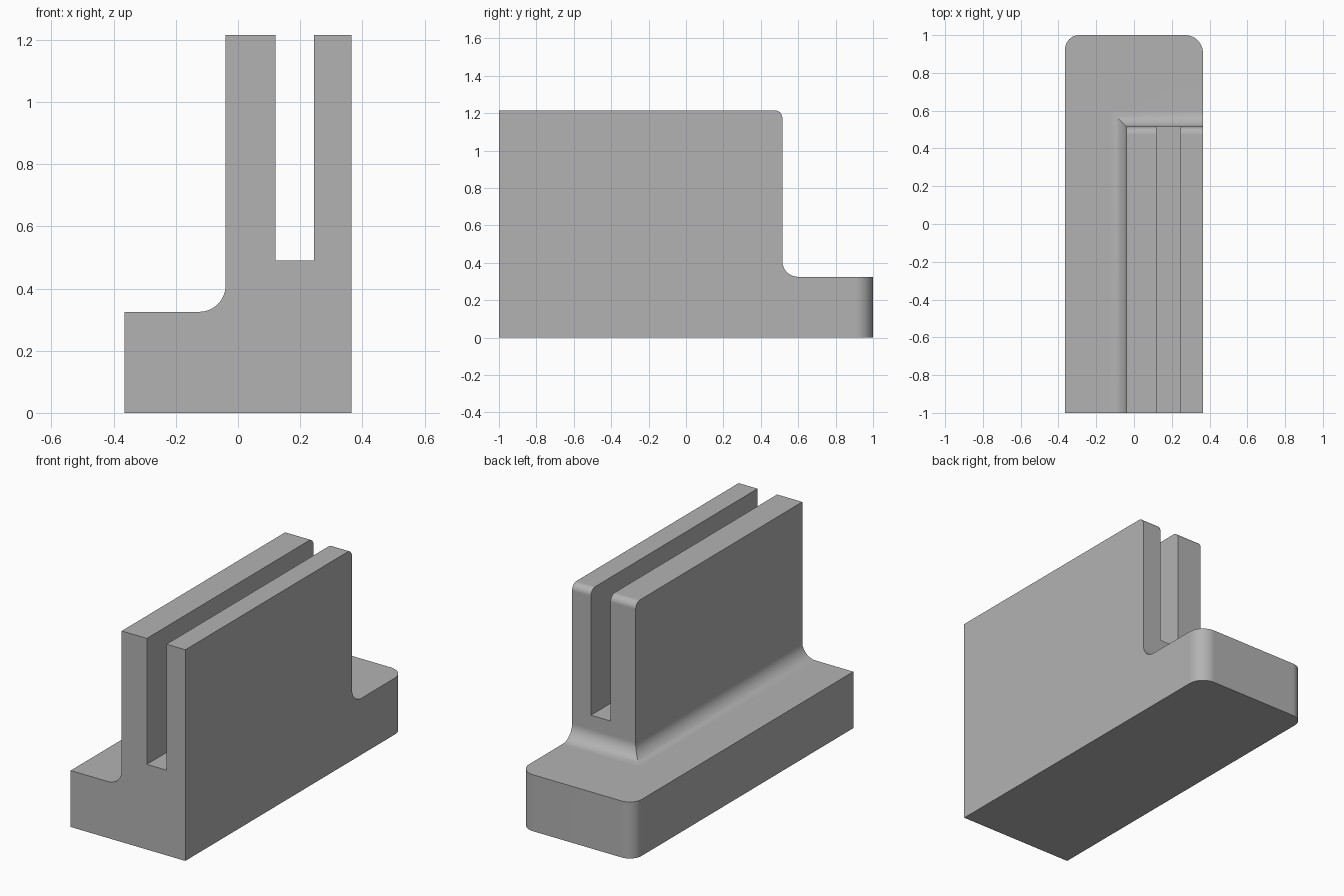
import bpy, bmesh, math
from mathutils import Vector

cube = bpy.data.objects.get("Cube")
if cube:
    bpy.data.objects.remove(cube, do_unlink=True)

LEFT, RIGHT, BACK, TOP = -0.365, 0.365, 1.0, 1.215
LEDGE, WALL_X, WALL_Y = 0.325, -0.04, 0.515
FILLET, STEPS = 0.085, 12
FAR = 1.4    # overshoot so the prisms never share faces


def arc(cx, cy, r, start, end):
    """Points on an arc, angles in degrees."""
    return [(cx + r * math.cos(math.radians(a)), cy + r * math.sin(math.radians(a)))
            for a in (start + (end - start) * i / STEPS for i in range(STEPS + 1))]


def prism(name, outline, place, axis, length):
    """Extrude a 2D outline; place maps outline points into space."""
    bm = bmesh.new()
    face = bm.faces.new([bm.verts.new(place(u, v)) for u, v in outline])
    out = bmesh.ops.extrude_face_region(bm, geom=[face])
    moved = [g for g in out["geom"] if isinstance(g, bmesh.types.BMVert)]
    bmesh.ops.translate(bm, verts=moved, vec=Vector(axis) * length)
    bmesh.ops.recalc_face_normals(bm, faces=bm.faces)
    mesh = bpy.data.meshes.new(name)
    bm.to_mesh(mesh)
    bm.free()
    ob = bpy.data.objects.new(name, mesh)
    bpy.context.collection.objects.link(ob)
    return ob


# Front profile: ledge, fillet, wall and open slot
front = ([(-FAR, 0), (-FAR, LEDGE)]
         + arc(WALL_X - FILLET, LEDGE + FILLET, FILLET, -90, 0)
         + [(WALL_X, FAR), (0.12, FAR), (0.12, 0.49), (0.245, 0.49),
            (0.245, FAR), (FAR, FAR), (FAR, 0)])
body = prism("slotted_bracket", front, lambda u, v: (u, -1, v), (0, 1, 0), 2.4)

# Side profile: rounded wall top and fillet down to the back ledge
side = ([(-FAR, -FAR), (-FAR, TOP)]
        + arc(WALL_Y - 0.04, TOP - 0.04, 0.04, 90, 0)
        + arc(WALL_Y + FILLET, LEDGE + FILLET, FILLET, 180, 270)
        + [(FAR, LEDGE), (FAR, -FAR)])
side_cutter = prism("side_profile", side, lambda u, v: (-2, u, v), (1, 0, 0), 4)

# Footprint: rectangle with rounded back corners
plan = ([(LEFT, -FAR), (RIGHT, -FAR)]
        + arc(RIGHT - 0.095, BACK - 0.095, 0.095, 0, 90)
        + arc(LEFT + 0.075, BACK - 0.075, 0.075, 90, 180))
plan_cutter = prism("footprint", plan, lambda u, v: (u, v, -2), (0, 0, 1), 4)

# Keep the volume shared by all three prisms
for cutter in (side_cutter, plan_cutter):
    cutter.hide_render = True
    mod = body.modifiers.new(cutter.name, 'BOOLEAN')
    mod.operation = 'INTERSECT'
    mod.solver = 'EXACT'
    mod.object = cutter
bpy.context.view_layer.update()
graph = bpy.context.evaluated_depsgraph_get()
body_mesh = bpy.data.meshes.new_from_object(body.evaluated_get(graph))
body.modifiers.clear()
body.data = body_mesh
for cutter in (side_cutter, plan_cutter):
    bpy.data.objects.remove(cutter, do_unlink=True)

# Single grey material
grey = bpy.data.materials.new("plain grey")
grey.use_nodes = True
colour = (0.45, 0.45, 0.45, 1)
grey.diffuse_color = colour
grey.node_tree.nodes["Principled BSDF"].inputs["Base Color"].default_value = colour
body.data.materials.clear()
body.data.materials.append(grey)

# Smooth the rounds, keep corners sharp and flats flat
bpy.ops.object.select_all(action='DESELECT')
body.select_set(True)
bpy.context.view_layer.objects.active = body
bpy.ops.object.shade_smooth_by_angle(angle=math.radians(30))
weighted = body.modifiers.new("weighted_normals", 'WEIGHTED_NORMAL')
weighted.keep_sharp = True
